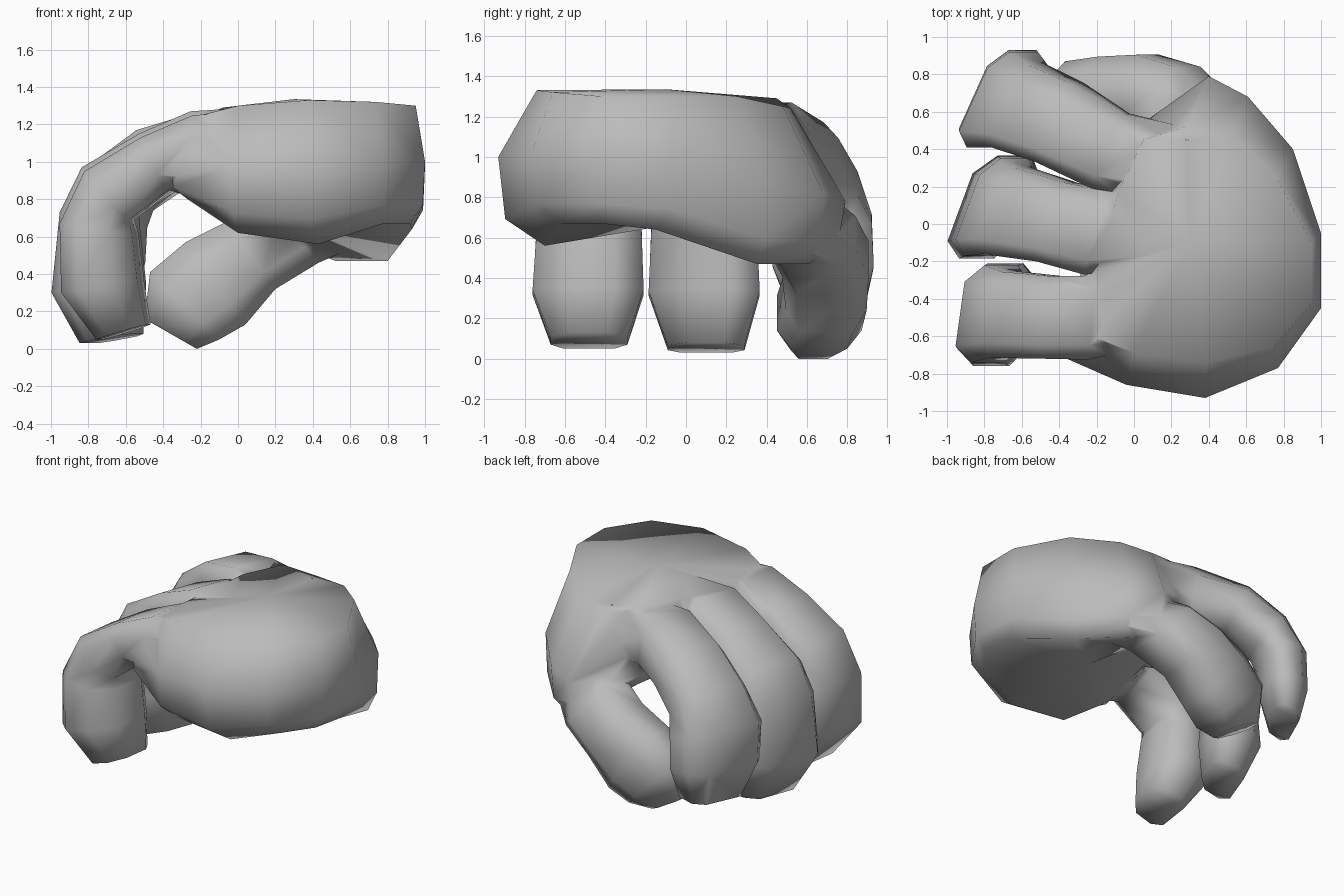
import bpy, bmesh, math
from mathutils import Vector

if "Cube" in bpy.data.objects:
    bpy.data.objects.remove(bpy.data.objects["Cube"])

grey = bpy.data.materials.new("plain_grey")
grey.diffuse_color = (0.5, 0.5, 0.5, 1)
grey.use_nodes = True
grey.node_tree.nodes["Principled BSDF"].inputs["Base Color"].default_value = grey.diffuse_color


def loft(name, rings, start=None, end=None):
    """Skin closed rings of equal size; ends are fans to a point or flat caps."""
    bm = bmesh.new()
    loops = [[bm.verts.new(p) for p in r] for r in rings]
    n = len(loops[0])
    for a, b in zip(loops, loops[1:]):
        for i in range(n):
            bm.faces.new((a[i], a[(i + 1) % n], b[(i + 1) % n], b[i]))
    for loop, tip in ((loops[0], start), (loops[-1], end)):
        if tip:
            v = bm.verts.new(tip)
            for i in range(n):
                bm.faces.new((loop[i], loop[(i + 1) % n], v))
        else:
            bm.faces.new(loop)
    bmesh.ops.recalc_face_normals(bm, faces=bm.faces)
    bmesh.ops.triangulate(bm, faces=bm.faces)
    me = bpy.data.meshes.new(name)
    bm.to_mesh(me)
    bm.free()
    me.materials.append(grey)
    ob = bpy.data.objects.new(name, me)
    bpy.context.collection.objects.link(ob)
    return ob


# Half of a digit's cross-section: squarer on the outer side, rounder inside
SECTION = [(1, .66), (.5, 1), (-.45, 1), (-1, .48)]
SECTION += [(a, -b) for a, b in reversed(SECTION)]


def digit(name, stations, skew=0.0):
    """Eight-sided tube; station = outer x, z, inner x, z, centre y, half width."""
    rings = []
    for ox, oz, ix, iz, y, w in stations:
        mid = Vector(((ox + ix) / 2, y, (oz + iz) / 2))
        half = Vector(((ox - ix) / 2, 0, (oz - iz) / 2))
        rings.append([mid + half * a + Vector((skew * w * b, w * b, 0)) for a, b in SECTION])
    return loft(name, rings)


# Palm: bottom, middle and top rings, plus a full lower ring between
bottom = [(-.27, -.6, .8), (0, -.72, .62), (.43, -.7, .56), (.78, -.62, .67),
          (.92, -.42, .67), (.93, -.15, .64), (.8, .35, .47), (.52, .61, .47),
          (.3, .64, .56), (.05, .48, .75), (-.1, .2, .82), (-.2, -.25, .82)]
middle = [(-.36, -.72, 1.0), (-.04, -.86, .98), (.38, -.93, 1.0), (.77, -.77, 1.0),
          (1, -.45, 1.0), (1, -.05, .98), (.85, .4, .88), (.61, .68, .82),
          (.4, .79, .78), (.02, .52, 1.0), (-.15, .18, 1.02), (-.29, -.28, 1.0)]
top = [(-.24, -.59, 1.24), (0, -.69, 1.3), (.38, -.74, 1.33), (.74, -.66, 1.32),
       (.95, -.42, 1.3), (.95, -.1, 1.3), (.76, .25, 1.3), (.52, .48, 1.25),
       (.28, .52, 1.24), (.05, .45, 1.29), (-.08, .18, 1.29), (-.2, -.26, 1.24)]
low = [(b[0] + .85 * (m[0] - b[0]), b[1] + .85 * (m[1] - b[1]), b[2] + .3 * (m[2] - b[2]))
       for b, m in zip(bottom, middle)]
hand = loft("hand", [bottom, low, middle, top], (.3, -.1, .66), (.3, -.1, 1.335))

# Curled fingers
little = digit("little_finger", [
    (.25, 1.27, .25, .85, -.44, .18), (-.22, 1.25, -.2, .8, -.5, .225),
    (-.5, 1.13, -.36, .85, -.5, .22), (-.8, .95, -.57, .69, -.485, .23),
    (-.93, .67, -.55, .62, -.48, .26), (-.92, .3, -.52, .36, -.485, .275),
    (-.74, .05, -.48, .13, -.48, .19)], .14)
middle_f = digit("middle_finger", [
    (.25, 1.3, .25, .85, -.04, .18), (-.2, 1.27, -.15, .85, -.05, .22),
    (-.48, 1.15, -.34, .86, .01, .21), (-.78, .97, -.57, .72, .07, .23),
    (-.89, .73, -.57, .65, .09, .26), (-.93, .3, -.54, .35, .09, .275),
    (-.8, .03, -.54, .08, .1, .19)], .37)
index = digit("index_finger", [
    (.28, 1.25, .28, .85, .32, .18), (-.15, 1.27, -.1, .85, .39, .2),
    (-.48, 1.17, -.32, .86, .545, .21), (-.72, .99, -.5, .74, .63, .22),
    (-.86, .74, -.54, .65, .665, .255), (-.86, .45, -.55, .46, .68, .25),
    (-.79, .21, -.59, .26, .7, .18)], .45)

# Thumb tucked below the index finger
thumb = digit("thumb", [
    (.66, .56, .4, .9, .44, .16), (.43, .46, .14, .8, .62, .22),
    (.2, .32, -.06, .68, .69, .215), (.04, .13, -.28, .57, .695, .2),
    (-.1, .05, -.47, .41, .66, .21), (-.22, 0, -.5, .16, .63, .11)])

# Fuse the digits into the palm
bpy.context.view_layer.objects.active = hand
for part in (little, middle_f, index, thumb):
    fuse = hand.modifiers.new("fuse_" + part.name, 'BOOLEAN')
    fuse.operation = 'UNION'
    fuse.solver = 'EXACT'
    fuse.object = part
    bpy.ops.object.modifier_apply(modifier=fuse.name)
    bpy.data.objects.remove(part)

# One smooth skin
bm = bmesh.new()
bm.from_mesh(hand.data)
bmesh.ops.remove_doubles(bm, verts=bm.verts, dist=0.012)
bmesh.ops.triangulate(bm, faces=bm.faces)
bm.to_mesh(hand.data)
bm.free()
hand.select_set(True)
bpy.ops.object.shade_smooth_by_angle(angle=math.radians(85))
